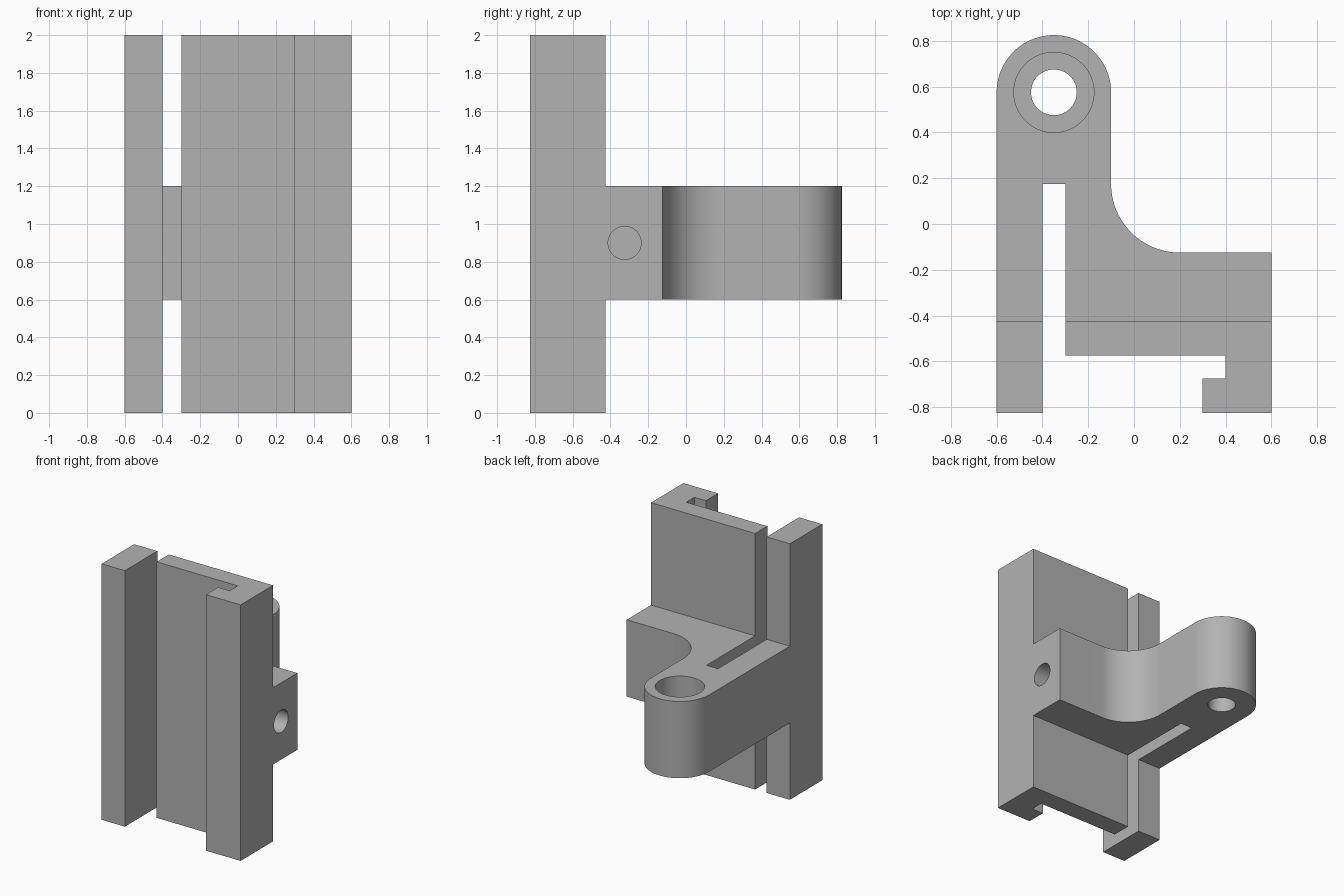
import bpy
import bmesh
from math import cos, sin, pi, radians
from mathutils import Matrix, Vector

cube = bpy.data.objects.get("Cube")
if cube:
    bpy.data.objects.remove(cube, do_unlink=True)

# Single flat colour
grey = bpy.data.materials.new("plain grey")
grey.use_nodes = True
colour = (0.448, 0.448, 0.448, 1)
grey.diffuse_color = colour
grey.node_tree.nodes["Principled BSDF"].inputs["Base Color"].default_value = colour

HEIGHT = 2.0
ARM_LOW, ARM_HIGH = 0.6, 1.2
RAIL_BACK = -0.425
PIVOT = Vector((-0.35, 0.575, 0))


def arc(cx, cy, r, start, end, steps):
    """Points on an arc, angles in degrees."""
    angles = [radians(start + (end - start) * i / steps) for i in range(steps + 1)]
    return [(cx + r * cos(a), cy + r * sin(a)) for a in angles]


def add_object(name, bm):
    bmesh.ops.recalc_face_normals(bm, faces=bm.faces)
    mesh = bpy.data.meshes.new(name)
    bm.to_mesh(mesh)
    bm.free()
    mesh.materials.append(grey)
    obj = bpy.data.objects.new(name, mesh)
    bpy.context.collection.objects.link(obj)
    return obj


def extrude_profile(name, points, low, high):
    bm = bmesh.new()
    face = bm.faces.new([bm.verts.new((x, y, low)) for x, y in points])
    ret = bmesh.ops.extrude_face_region(bm, geom=[face])
    verts = [g for g in ret["geom"] if isinstance(g, bmesh.types.BMVert)]
    bmesh.ops.translate(bm, verts=verts, vec=(0, 0, high - low))
    return add_object(name, bm)


def cylinder(name, start, end, radius):
    start, end = Vector(start), Vector(end)
    axis = end - start
    turn = axis.to_track_quat("Z", "Y").to_matrix().to_4x4()
    bm = bmesh.new()
    bmesh.ops.create_cone(bm, cap_ends=True, segments=64, radius1=radius,
                          radius2=radius, depth=axis.length,
                          matrix=Matrix.Translation((start + end) / 2) @ turn)
    return add_object(name, bm)


def cut(target, cutter):
    cutter.hide_render = True
    mod = target.modifiers.new("cut", "BOOLEAN")
    mod.operation = "DIFFERENCE"
    mod.solver = "EXACT"
    mod.object = cutter
    bpy.context.view_layer.objects.active = target
    bpy.ops.object.modifier_apply(modifier=mod.name)
    bpy.data.objects.remove(cutter, do_unlink=True)


# Plan outline: clamp bar, slot, hooked plate, filleted arm and rounded eye
outline = [
    (-0.6, -0.825), (-0.4, -0.825), (-0.4, 0.175), (-0.3, 0.175),
    (-0.3, -0.575), (0.4, -0.575), (0.4, -0.675), (0.3, -0.675),
    (0.3, -0.825), (0.6, -0.825), (0.6, -0.125),
]
outline += arc(0.2, 0.175, 0.3, 270, 180, 24)
outline += arc(PIVOT.x, PIVOT.y, 0.25, 0, 180, 48)
bracket = extrude_profile("clamp_bracket", outline, 0, HEIGHT)

# Trim the arm to its middle band, leaving the rails at full height
for low, high in ((-1, ARM_LOW), (ARM_HIGH, HEIGHT + 1)):
    box = [(-1, RAIL_BACK), (1, RAIL_BACK), (1, 1), (-1, 1)]
    cut(bracket, extrude_profile("trim_cutter", box, low, high))

# Pivot hole with a counterbore from above
cut(bracket, cylinder("pivot_cutter", PIVOT, PIVOT + Vector((0, 0, HEIGHT)), 0.1))
cut(bracket, cylinder("counterbore_cutter", PIVOT + Vector((0, 0, 0.8)),
                      PIVOT + Vector((0, 0, HEIGHT)), 0.175))

# Clamp screw hole from the left side into the slot
cut(bracket, cylinder("screw_cutter", (-0.35, -0.325, 0.9), (1, -0.325, 0.9), 0.0875))

# Smooth curved walls, sharp edges elsewhere
bpy.ops.object.select_all(action="DESELECT")
bracket.select_set(True)
bpy.context.view_layer.objects.active = bracket
bpy.ops.object.shade_smooth_by_angle(angle=radians(30))
